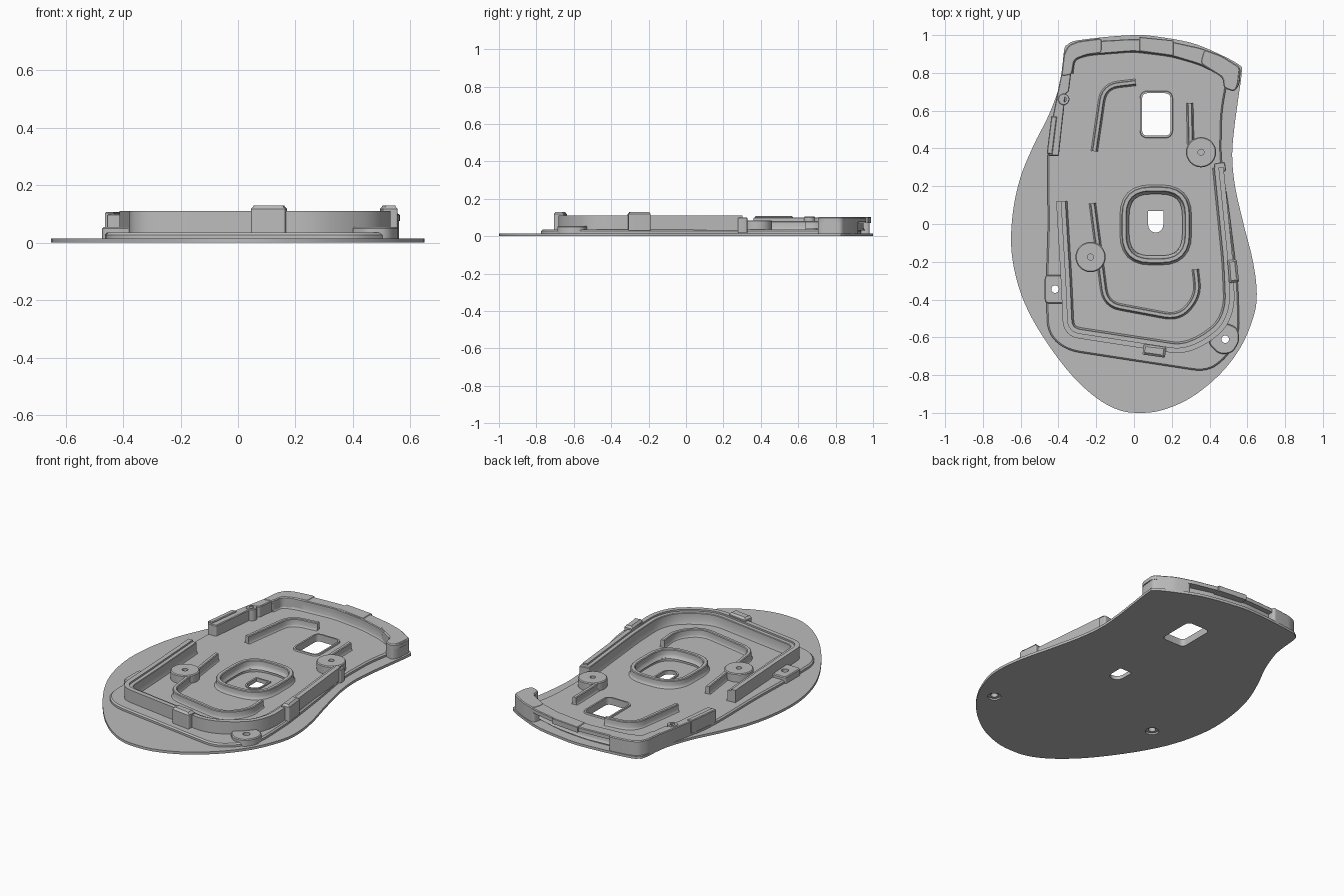
import bpy, bmesh, math
from mathutils import Vector, Matrix

cube = bpy.data.objects.get("Cube")
if cube:
    bpy.data.objects.remove(cube, do_unlink=True)

grey = bpy.data.materials.new("plain grey")
grey.use_nodes = True
grey.diffuse_color = (.5, .5, .5, 1)
grey.node_tree.nodes["Principled BSDF"].inputs["Base Color"].default_value = (.5, .5, .5, 1)

PLATE_TOP, FLOOR, RIM_TOP, RIB_TOP = .015, .035, .11, .08
parts = []


def make_object(name, bm):
    bmesh.ops.recalc_face_normals(bm, faces=bm.faces)
    mesh = bpy.data.meshes.new(name)
    bm.to_mesh(mesh)
    bm.free()
    mesh.materials.append(grey)
    obj = bpy.data.objects.new(name, mesh)
    bpy.context.scene.collection.objects.link(obj)
    parts.append(obj)
    return obj


def spline(points, steps=5):
    """Closed smooth curve through the points."""
    p = [Vector(q) for q in points]
    n, out = len(p), []
    for i in range(n):
        a, b, c, d = p[i - 1], p[i], p[(i + 1) % n], p[(i + 2) % n]
        for k in range(steps):
            t = k / steps
            out.append(b + (c - a) * t / 2 + (a * 2 - b * 5 + c * 4 - d) * t * t / 2
                       + (b * 3 - a - c * 3 + d) * t ** 3 / 2)
    return out


def rounded(points, radius, closed=True, steps=6):
    """Polyline with its corners rounded off."""
    p = [Vector(q) for q in points]
    n, out = len(p), []
    for i in range(n):
        if not closed and i in (0, n - 1):
            out.append(p[i])
            continue
        before, after = p[i - 1] - p[i], p[(i + 1) % n] - p[i]
        start = p[i] + before.normalized() * min(radius, before.length * .48)
        end = p[i] + after.normalized() * min(radius, after.length * .48)
        for k in range(steps + 1):
            t = k / steps
            out.append(start * (1 - t) ** 2 + p[i] * 2 * t * (1 - t) + end * t * t)
    return out


def rect(cx, cy, w, h, turn=0):
    m = Matrix.Rotation(math.radians(turn), 2)
    corners = [(-w, -h), (w, -h), (w, h), (-w, h)]
    return [m @ Vector((x / 2, y / 2)) + Vector((cx, cy)) for x, y in corners]


def circle(cx, cy, r, n=32):
    return [Vector((cx + r * math.cos(math.tau * i / n), cy + r * math.sin(math.tau * i / n)))
            for i in range(n)]


def normals(p, closed):
    """Mitred left-hand normals along a path."""
    out, n = [], len(p)
    for i in range(n):
        a = p[i] - p[i - 1] if closed or i else p[1] - p[0]
        b = p[(i + 1) % n] - p[i] if closed or i < n - 1 else a
        a, b = a.normalized(), b.normalized()
        t = (a + b).normalized()
        out.append(Vector((-t.y, t.x)) / max(t.dot(a), .5))
    return out


def prism(name, points, z0, z1, chamfer=0.0):
    """Upright slab from an outline, with an optional chamfered top edge."""
    p = [Vector(q) for q in points]
    if sum(p[i - 1].cross(p[i]) for i in range(len(p))) < 0:
        p.reverse()
    nor = normals(p, True)
    levels = [(0, z0), (0, z1)]
    if chamfer:
        levels = [(0, z0), (0, z1 - chamfer), (chamfer, z1)]
    bm = bmesh.new()
    rings = [[bm.verts.new((*(q + m * d), z)) for q, m in zip(p, nor)] for d, z in levels]
    for lo, hi in zip(rings, rings[1:]):
        for i in range(len(p)):
            bm.faces.new((lo[i - 1], lo[i], hi[i], hi[i - 1]))
    bm.faces.new(rings[0][::-1])
    bm.faces.new(rings[-1])
    return make_object(name, bm)


def sweep(name, path, section, closed=False):
    """Carry an (offset, height) section along a path."""
    bm = bmesh.new()
    rings = [[bm.verts.new((*(q + m * d), z)) for d, z in section]
             for q, m in zip(path, normals(path, closed))]
    pairs = list(zip(rings, rings[1:])) + ([(rings[-1], rings[0])] if closed else [])
    for a, b in pairs:
        for j in range(len(section)):
            bm.faces.new((a[j - 1], a[j], b[j], b[j - 1]))
    if not closed:
        bm.faces.new(rings[0])
        bm.faces.new(rings[-1][::-1])
    return make_object(name, bm)


def rib_section(width, top, flare=.01):
    w, low = width / 2, FLOOR - .005
    half = [(w + flare, low), (w + flare / 3, FLOOR + flare / 3), (w, FLOOR + flare * 1.2),
            (w, top - .004), (w - .004, top)]
    return half + [(-x, z) for x, z in reversed(half)]


def cut(targets, name, outline, z0, z1):
    """Cut an outline out of the targets."""
    cutter = prism(name, outline, z0, z1)
    parts.remove(cutter)
    cutter.hide_render = True
    for obj in targets:
        mod = obj.modifiers.new("hole", 'BOOLEAN')
        mod.operation, mod.solver, mod.object = 'DIFFERENCE', 'EXACT', cutter
        bpy.context.view_layer.objects.active = obj
        bpy.ops.object.modifier_apply(modifier=mod.name)
    bpy.data.objects.remove(cutter, do_unlink=True)


# Base plate
plate = prism("base_plate", spline([
    (-.37, .92), (-.39, .75), (-.45, .58), (-.53, .42), (-.6, .25), (-.64, .07), (-.65, -.12),
    (-.62, -.3), (-.56, -.46), (-.46, -.63), (-.33, -.8), (-.2, -.92), (-.08, -.985), (.03, -1),
    (.15, -.985), (.3, -.92), (.45, -.8), (.56, -.66), (.63, -.5), (.65, -.37), (.63, -.2),
    (.58, 0), (.535, .2), (.52, .36), (.53, .5), (.55, .65), (.57, .8), (.56, .84), (.45, .9),
    (.3, .96), (.1, .995), (0, 1), (-.15, .99), (-.31, .97), (-.35, .95)]), 0, PLATE_TOP)

# Raised floor
floor = prism("raised_floor", rounded([
    (-.34, .91), (-.39, .7), (-.45, .5), (-.46, .3), (-.455, 0), (-.465, -.3), (-.46, -.58),
    (-.36, -.67), (.39, -.785), (.5, -.7), (.56, -.58), (.55, -.3), (.5, .1), (.46, .35),
    (.465, .6), (.5, .78), (.36, .87), (.2, .92), (0, .94), (-.25, .925)], .08),
    PLATE_TOP - .005, FLOOR, .008)

# Screw tabs
left_tab = prism("left_screw_tab", rounded(rect(-.415, -.345, .115, .15), .02), .01, .055, .005)
right_tab = prism("right_screw_tab", rounded([
    (.39, -.63), (.45, -.69), (.52, -.685), (.56, -.62), (.55, -.55), (.48, -.52)], .03),
    .01, .055, .005)

# Front rim wall with a stepped top
sweep("front_rim", rounded([
    (-.385, .12), (-.36, -.3), (-.348, -.57), (.25, -.662), (.36, -.62), (.465, -.54),
    (.507, -.43), (.497, -.2), (.447, .3)], .06, False),
    [(-.027, .03), (-.027, RIM_TOP), (0, RIM_TOP), (0, .1), (.021, .1), (.024, .097),
     (.024, .05), (.034, .03)])
prism("rim_end_block", rounded(rect(.455, .3, .06, .05, 8), .01), .02, .1, .004)

# Rim clips
prism("front_clip", rounded(rect(.108, -.672, .12, .055, -8), .008), .03, .13, .012)
prism("side_clip", rounded(rect(.525, -.25, .05, .12, 6), .008), .03, .13, .012)

# Left wall with its clip and boss
prism("left_wall", rounded([
    (-.455, .36), (-.432, .56), (-.4, .72), (-.375, .84), (-.33, .82), (-.345, .7),
    (-.362, .69), (-.398, .36)], .008), .01, .1, .004)
prism("left_wall_clip", rect(-.435, .47, .03, .2, -7), .03, .107, .004)
left_boss = prism("left_wall_boss", circle(-.372, .66, .03), .03, .104, .003)

# Back rim: overhanging bar, wall behind it and solid corners
prism("back_rim_bar", rounded([
    (.56, .74), (.565, .83), (.46, .89), (.36, .93), (.2, .965), (0, .98), (-.17, .97),
    (-.33, .95), (-.365, .92), (-.385, .78), (-.328, .79), (-.315, .87), (-.25, .895),
    (0, .915), (.2, .89), (.35, .845), (.47, .775), (.475, .72), (.53, .7)], .025),
    .075, .1, .004)
sweep("back_rim_wall", rounded([
    (-.345, .8), (-.335, .885), (-.25, .915), (0, .934), (.2, .909), (.36, .863), (.5, .79)],
    .05, False), rib_section(.035, .09))
prism("back_left_corner", rounded([
    (-.17, .984), (-.3, .967), (-.348, .945), (-.372, .9), (-.386, .78), (-.328, .79),
    (-.315, .87), (-.25, .895), (-.17, .905)], .02), .01, .102, .005)
prism("back_right_corner", rounded([
    (.562, .83), (.46, .893), (.37, .925), (.35, .85), (.47, .775), (.475, .72), (.53, .7),
    (.55, .73)], .02), .01, .102, .005)
prism("back_centre_block", [(.03, .99), (.03, .915), (.21, .89), (.21, .972)], .07, .103, .003)

# Inner ribs
for name, path in (
        ("back_rib", [(-.21, .385), (-.16, .73), (.01, .75)]),
        ("side_rib", [(.295, .64), (.3, .42)]),
        ("front_rib", [(-.22, .11), (-.15, -.425), (.24, -.498), (.34, -.38), (.325, -.24)])):
    sweep(name, rounded(path, .08, False), rib_section(.024, RIB_TOP))

# Round screw bosses
bosses = []
for name, x, y in (("right_boss", .355, .38), ("left_boss", -.23, -.175)):
    boss = prism(name, circle(x, y, .08), .03, .085, .005)
    cut([boss], "boss_hole", circle(x, y, .016, 16), .05, .1)
cut([left_boss], "small_boss_hole", circle(-.372, .66, .014, 16), .08, .12)

# Sensor ring, well and slot
ring_path = rounded(rect(.115, -.005, .335, .38), .14)
sweep("sensor_ring", ring_path, rib_section(.026, RIB_TOP, .014), True)
cut([floor], "sensor_well", rounded(rect(.115, -.005, .295, .34), .125), -.1, .2)
slot = rounded([(.075, .07), (.155, .07), (.155, -.045), (.075, -.045)], .03)
slot[:7], slot[7:14] = [Vector((.075, .07))], [Vector((.155, .07))]
slot = [Vector((.075, .07)), Vector((.155, .07))] + [
    Vector((.115 + .04 * math.cos(a), -.005 + .04 * math.sin(a)))
    for a in (-math.pi * k / 10 for k in range(11))]
cut([plate], "sensor_slot", slot, -.1, .2)
sweep("slot_lip", list(reversed(slot)), [(-.01, .01), (-.01, .022), (0, .022), (0, .01)], True)

# Window with a raised lip
window = rounded(rect(.118, .58, .15, .225), .03)
cut([plate, floor], "window", window, -.1, .2)
sweep("window_lip", window, [(-.014, .03), (-.01, .043), (0, .043), (0, .03)], True)

# Screw holes, countersunk from below
for x, y, tab in ((-.418, -.345, left_tab), (.483, -.61, right_tab)):
    cut([plate, floor, tab], "screw_hole", circle(x, y, .02, 24), -.1, .2)
    cut([plate], "countersink", circle(x, y, .037, 24), -.1, .02)

# Smooth shading with sharp edges kept
bpy.ops.object.select_all(action='DESELECT')
for obj in parts:
    obj.select_set(True)
bpy.context.view_layer.objects.active = plate
bpy.ops.object.shade_smooth_by_angle(angle=math.radians(30))
